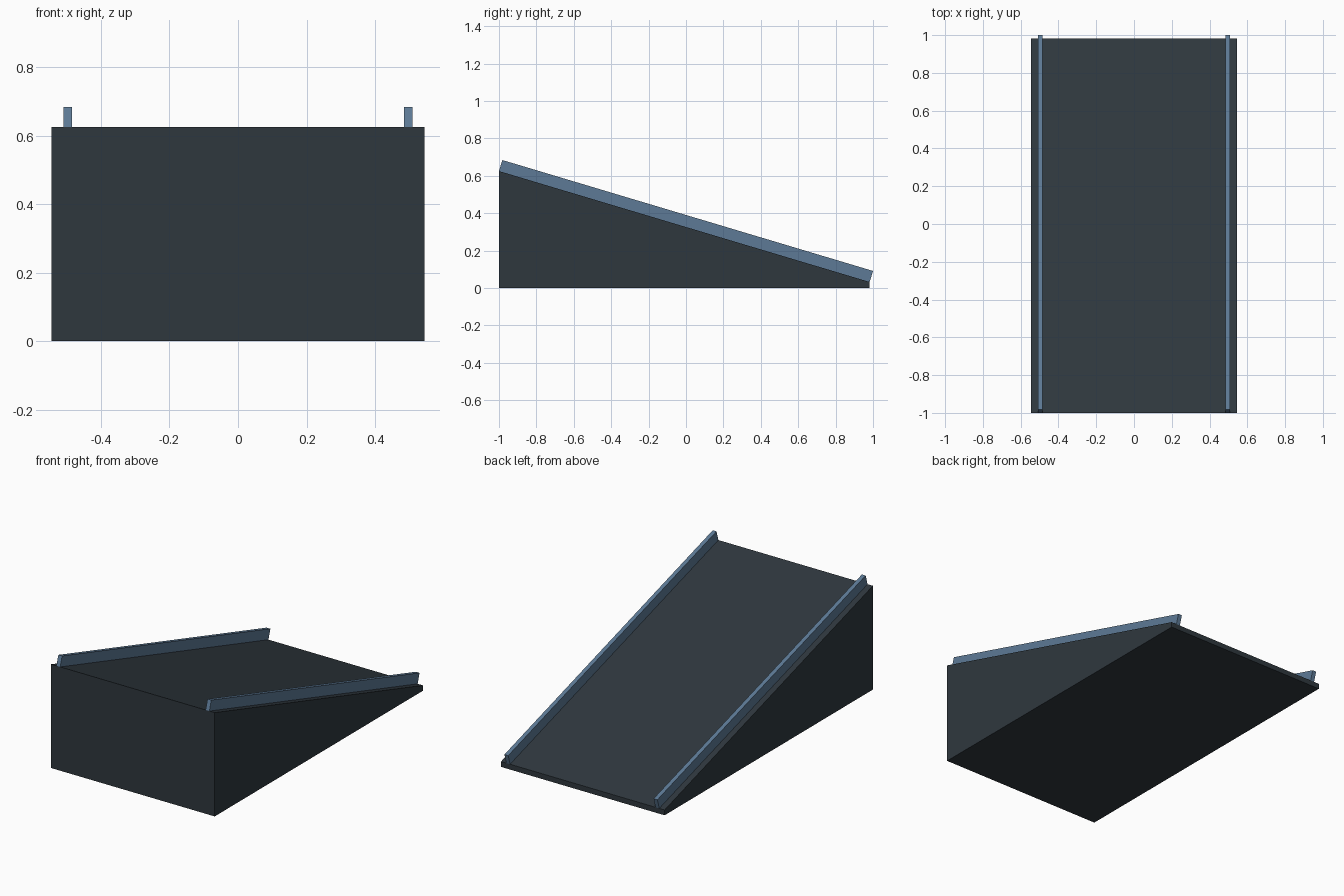
import bpy
import bmesh

if "Cube" in bpy.data.objects:
    bpy.data.objects.remove(bpy.data.objects["Cube"], do_unlink=True)


def make_material(name, rgb):
    mat = bpy.data.materials.new(name)
    mat.use_nodes = True
    color = (*rgb, 1.0)
    mat.diffuse_color = color
    mat.node_tree.nodes["Principled BSDF"].inputs["Base Color"].default_value = color
    return mat


def extrude_profile(name, profile, x_min, x_max, mat):
    """Sweep a (y, z) side profile along x."""
    bm = bmesh.new()
    face = bm.faces.new([bm.verts.new((x_min, y, z)) for y, z in profile])
    moved = bmesh.ops.extrude_face_region(bm, geom=[face])["geom"]
    verts = [v for v in moved if isinstance(v, bmesh.types.BMVert)]
    bmesh.ops.translate(bm, verts=verts, vec=(x_max - x_min, 0, 0))
    bmesh.ops.recalc_face_normals(bm, faces=bm.faces)
    mesh = bpy.data.meshes.new(name)
    bm.to_mesh(mesh)
    bm.free()
    mesh.materials.append(mat)
    obj = bpy.data.objects.new(name, mesh)
    bpy.context.collection.objects.link(obj)
    return obj


slate = make_material("dark_slate", (0.028, 0.039, 0.048))
steel = make_material("steel_blue", (0.110, 0.195, 0.305))

# Wedge: tall at the front, thin lip at the back
half_width = 0.545
high, low = (-1.0, 0.625), (0.982, 0.032)
extrude_profile("ramp_body", [(high[0], 0), (low[0], 0), low, high],
                -half_width, half_width, slate)

# Guard rails standing square to the slope
rise = (0.018, 0.059)
rail_profile = [high, low,
                (low[0] + rise[0], low[1] + rise[1]),
                (high[0] + rise[0], high[1] + rise[1])]
rail_x, rail_width = 0.497, 0.025
for name, side in (("left_rail", 1), ("right_rail", -1)):
    extrude_profile(name, rail_profile, side * rail_x - rail_width / 2,
                    side * rail_x + rail_width / 2, steel)
